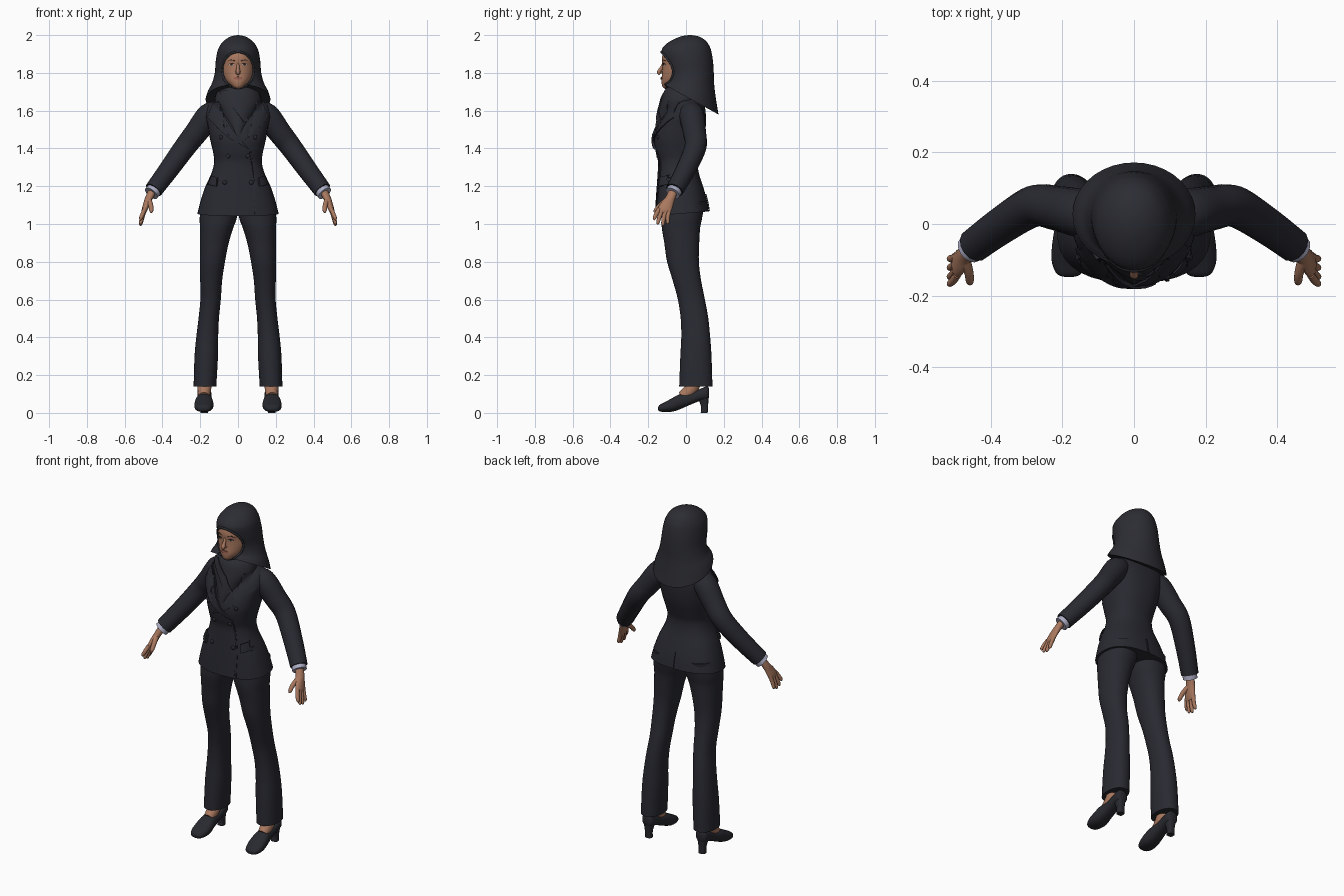
import bpy, bmesh
from math import sin, cos, pi, radians, copysign
from mathutils import Vector
from mathutils.bvhtree import BVHTree

if "Cube" in bpy.data.objects:
    bpy.data.objects.remove(bpy.data.objects["Cube"])


def material(name, *rgb):
    m = bpy.data.materials.new(name)
    m.use_nodes = True
    m.diffuse_color = (*rgb, 1)
    m.node_tree.nodes["Principled BSDF"].inputs["Base Color"].default_value = (*rgb, 1)
    return m


suit = material("suit charcoal", .022, .023, .031)
cloth = material("scarf charcoal", .025, .026, .033)
leather = material("shoe black", .021, .022, .028)
skin = material("skin", .40, .19, .115)
shirt = material("shirt lavender", .42, .42, .56)
lip = material("lip red", .30, .105, .08)
white = material("eye white", .45, .45, .47)
dark = material("brow brown", .04, .025, .02)


def finish(name, data, mat, mirror=False, thick=0):
    """Link the data as an object, apply its modifiers and shade it."""
    ob = bpy.data.objects.new(name, data)
    bpy.context.collection.objects.link(ob)
    data.materials.append(mat)
    if thick:
        mod = ob.modifiers.new("Thickness", 'SOLIDIFY')
        mod.thickness, mod.offset = thick, 0
    if mirror:
        ob.modifiers.new("Mirror", 'MIRROR').use_mirror_merge = False
    apply(ob)
    return ob


def apply(ob):
    bpy.ops.object.select_all(action='DESELECT')
    ob.select_set(True)
    bpy.context.view_layer.objects.active = ob
    bpy.ops.object.convert(target='MESH')
    bpy.ops.object.shade_smooth_by_angle(angle=radians(45))


def to_mesh(name, bm):
    bmesh.ops.recalc_face_normals(bm, faces=bm.faces)
    me = bpy.data.meshes.new(name)
    bm.to_mesh(me)
    bm.free()
    return me


def spline(rows, steps):
    """Smooth rows of numbers with a Catmull-Rom curve."""
    rows = [Vector(r) for r in rows]
    p = [rows[0]] + rows + [rows[-1]]
    out = []
    for a, b, c, d in zip(p, p[1:], p[2:], p[3:]):
        for i in range(steps):
            t = i / steps
            out.append(b + (c - a) * (t / 2) + (a * 2 - b * 5 + c * 4 - d) * (t * t / 2)
                       + (b * 3 - a - c * 3 + d) * (t ** 3 / 2))
    return out + [rows[-1]]


def loft(name, mat, rings, power=2, axis='Z', mirror=False, n=36, steps=4):
    """Rings are (position, centre x, half width, low side, high side, tilt)."""
    bm = bmesh.new()
    loops = []
    for t, cx, rx, lo, hi, tilt in spline([(*r, 0)[:6] for r in rings], steps):
        loop = []
        for i in range(n):
            c, s = cos(2 * pi * i / n), sin(2 * pi * i / n)
            u = copysign(abs(c) ** (2 / power), c) * rx + cx
            v = copysign(abs(s) ** (2 / power), s) * (hi - lo) / 2
            w, v = t + tilt * v, v + (lo + hi) / 2
            loop.append(bm.verts.new((u, v, w) if axis == 'Z' else (u, w, v)))
        loops.append(loop)
    for a, b in zip(loops, loops[1:]):
        for i in range(n):
            j = (i + 1) % n
            bm.faces.new((a[i], a[j], b[j], b[i]))
    bm.faces.new(loops[0])
    bm.faces.new(loops[-1])
    return finish(name, to_mesh(name, bm), mat, mirror)


def tube(name, mat, points, mirror=False, cyclic=False, steps=5):
    """Points are (x, y, z, radius)."""
    cu = bpy.data.curves.new(name, 'CURVE')
    cu.dimensions, cu.bevel_depth, cu.bevel_resolution = '3D', 1, 5
    cu.use_fill_caps = True
    sp = cu.splines.new('POLY')
    rows = points if cyclic else spline(points, steps)
    sp.points.add(len(rows) - 1)
    for p, (x, y, z, r) in zip(sp.points, rows):
        p.co, p.radius = (x, y, z, 1), r
    sp.use_cyclic_u = cyclic
    return finish(name, cu, mat, mirror)


def surface(*obs):
    bm = bmesh.new()
    for ob in obs:
        bm.from_mesh(ob.data)
    tree = BVHTree.FromBMesh(bm)
    bm.free()
    return tree


def project(tree, x, z, side=-1):
    hit = tree.ray_cast(Vector((x, side, z)), Vector((0, -side, 0)))[0]
    return hit or tree.find_nearest(Vector((x, side * .1, z)))[0]


def plate(name, mat, tree, outline, lift, mirror=False, side=-1):
    """Lay a thin sheet with the given x-z outline on a surface."""
    bm = bmesh.new()
    bm.faces.new([bm.verts.new((x, 0, z)) for x, z in outline])
    bmesh.ops.triangulate(bm, faces=bm.faces)
    for axis, start in ((Vector((1, 0, 0)), -.2), (Vector((0, 0, 1)), 1.02)):
        for i in range(50):
            bmesh.ops.bisect_plane(bm, geom=bm.verts[:] + bm.edges[:] + bm.faces[:],
                                   plane_co=axis * (start + i * .018), plane_no=axis)
    for v in bm.verts:
        v.co = project(tree, v.co.x, v.co.z, side)
        v.co.y += side * lift
    return finish(name, to_mesh(name, bm), mat, mirror, lift * 1.5)


def oval(x, z, rx, rz, n=20):
    return [(x + rx * cos(2 * pi * i / n), z + rz * sin(2 * pi * i / n)) for i in range(n)]


# Jacket body and sleeves
jacket = loft("jacket", suit, [
    (1.67, 0, .07, -.03, .07), (1.64, 0, .15, -.065, .095), (1.58, 0, .172, -.11, .105),
    (1.52, 0, .16, -.148, .105), (1.45, 0, .148, -.168, .095), (1.38, 0, .132, -.16, .075),
    (1.33, 0, .126, -.148, .062), (1.27, 0, .14, -.15, .068), (1.2, 0, .172, -.155, .09),
    (1.13, 0, .196, -.16, .11), (1.055, 0, .215, -.165, .122, .08)], power=2.4)
tube("sleeves", suit, [
    (.1, .02, 1.59, .055), (.15, .03, 1.575, .067), (.22, .045, 1.485, .062),
    (.28, .05, 1.408, .058), (.365, 0, 1.29, .053), (.447, -.06, 1.18, .048)], mirror=True)
tube("shirt_cuffs", shirt, [(.42, -.04, 1.21, .038), (.459, -.071, 1.162, .041)], mirror=True)

# Trousers
loft("trouser_legs", suit, [
    (1.12, .095, .1, -.13, .1), (1.03, .105, .098, -.13, .085), (.98, .113, .088, -.128, .075),
    (.9, .125, .076, -.115, .07), (.8, .135, .066, -.1, .068), (.7, .142, .058, -.07, .08),
    (.6, .145, .054, -.043, .1), (.5, .155, .054, -.028, .118), (.4, .163, .058, -.025, .128),
    (.3, .168, .062, -.03, .135), (.14, .175, .06, -.036, .14)], power=2.2, mirror=True)

# Shoes and feet
loft("shoes", leather, [
    (-.148, .182, .012, .018, .03), (-.14, .182, .033, .008, .042), (-.11, .182, .047, .005, .058),
    (-.07, .18, .05, .007, .08), (-.03, .18, .045, .02, .1), (.02, .178, .038, .042, .105),
    (.07, .178, .037, .062, .125), (.11, .178, .035, .07, .14), (.122, .178, .02, .08, .13)],
    power=2.4, axis='Y', mirror=True)
loft("shoe_heels", leather, [
    (0, .178, .02, .078, .115), (.04, .178, .02, .078, .117), (.1, .178, .032, .05, .122)],
    power=3, mirror=True)
tube("ankles", skin, [(.176, .05, .2, .036), (.178, .03, .13, .037), (.18, -.02, .085, .03)],
     mirror=True)

# Hands
loft("palms", skin, [
    (1.18, .45, .024, -.09, -.04), (1.14, .47, .022, -.11, -.055), (1.11, .482, .019, -.135, -.065),
    (1.075, .494, .016, -.152, -.075), (1.055, .498, .009, -.145, -.085)], mirror=True, n=20)
fingers = {"index": (-.142, -.167, 1.02), "middle": (-.124, -.148, .998),
           "ring": (-.105, -.122, .99), "little": (-.087, -.097, 1.0)}
for label, (y, tip, low) in fingers.items():
    tube(label + "_fingers", skin, [
        (.494, y, 1.08, .011), (.506, (y + tip) / 2 - .004, (1.08 + low) / 2, .011),
        (.515, tip, low + .01, .009), (.515, tip, low, .003)], mirror=True)
tube("thumbs", skin, [
    (.474, -.095, 1.13, .016), (.462, -.135, 1.1, .013), (.459, -.16, 1.072, .011),
    (.459, -.167, 1.06, .004)], mirror=True)

# Head scarf: hood, neck wrap and the rim round the face
hood = loft("scarf_hood", cloth, [
    (2, 0, .004, .012, .028), (1.992, 0, .04, -.03, .07), (1.97, 0, .075, -.08, .105),
    (1.94, 0, .098, -.118, .125), (1.91, 0, .11, -.13, .135), (1.86, 0, .118, -.118, .143),
    (1.8, 0, .123, -.1, .147), (1.745, 0, .138, -.1, .15, -.12),
    (1.7, 0, .16, -.11, .16, -.35), (1.66, 0, .172, -.12, .172, -.55)])
wrap = loft("scarf_neck", cloth, [
    (1.735, 0, .07, -.09, .04), (1.72, 0, .09, -.105, .05), (1.69, 0, .115, -.122, .07),
    (1.64, 0, .122, -.135, .075), (1.58, 0, .085, -.15, .03), (1.52, 0, .05, -.162, -.04),
    (1.46, 0, .02, -.168, -.1)])
tree = surface(hood, wrap)
rim = [project(tree, x, z) for x, z in oval(0, 1.815, .084, .096, 48)]
tube("scarf_rim", cloth, [(*p, .006) for p in rim], cyclic=True)
bpy.ops.mesh.primitive_cylinder_add(vertices=48, radius=1, depth=1, location=(0, -.17, 1.815),
                                    rotation=(pi / 2, 0, 0))
cutter = bpy.context.object
cutter.name, cutter.scale, cutter.hide_render = "face_cutter", (.083, .095, .26), True
cutter.data.materials.append(cloth)
mod = hood.modifiers.new("Face opening", 'BOOLEAN')
mod.operation, mod.object, mod.solver = 'DIFFERENCE', cutter, 'EXACT'
apply(hood)
bpy.data.objects.remove(cutter)

# Face
head = loft("head", skin, [
    (1.718, 0, .015, -.115, -.08), (1.73, 0, .036, -.126, -.03), (1.76, 0, .065, -.13, .02),
    (1.8, 0, .082, -.126, .05), (1.84, 0, .088, -.125, .07), (1.88, 0, .087, -.127, .07),
    (1.92, 0, .07, -.112, .06), (1.94, 0, .03, -.08, .04)])
tube("nose", skin, [(0, -.12, 1.85, .006), (0, -.131, 1.825, .009), (0, -.142, 1.804, .012),
                    (0, -.136, 1.795, .008)])
tube("nostrils", skin, [(.004, -.13, 1.806, .009), (.013, -.128, 1.802, .007)], mirror=True)
face = surface(head)
plate("eyes", white, face, oval(.035, 1.845, .014, .0055), .0015, True)
plate("irises", dark, face, oval(.035, 1.845, .0055, .0055), .003, True)
plate("eyelids", dark, face, [(.02, 1.847), (.035, 1.853), (.05, 1.846), (.035, 1.849)], .003, True)
plate("eyebrows", dark, face, [(.016, 1.864), (.04, 1.871), (.058, 1.862), (.04, 1.866)], .0015, True)
plate("lips", lip, face, oval(0, 1.772, .024, .0075), .003)

# Crossed lapels, scarf fold and front closing
front = surface(jacket, wrap)
plate("scarf_fold", cloth, front, [
    (-.1, 1.7), (-.06, 1.71), (.02, 1.63), (.06, 1.54), (.03, 1.54), (-.02, 1.61)], .004)
lapel = [(-.1, 1.65), (-.085, 1.59), (-.03, 1.5), (.06, 1.395), (-.05, 1.455), (-.11, 1.51),
         (-.16, 1.565), (-.115, 1.57), (-.125, 1.585), (-.15, 1.59), (-.13, 1.64)]
plate("left_lapel", suit, front, [(-x, z) for x, z in lapel], .004)
plate("right_lapel", suit, front, lapel, .008)
body = surface(jacket)
plate("front_edge", suit, body, [(.06, 1.39), (.068, 1.39), (.098, 1.2), (.098, 1.05),
                                 (.09, 1.05), (.09, 1.2)], .003)
plate("back_vent", suit, body, [(-.004, 1.16), (.004, 1.16), (.004, 1.07), (-.004, 1.07)], .003, side=1)
plate("pocket_flaps", suit, body, [(.108, 1.245), (.166, 1.265), (.178, 1.212), (.114, 1.198)], .008, True)

# Buttons
for row, (x, z) in {"top": (.09, 1.46), "middle": (.052, 1.36), "lower": (.07, 1.22)}.items():
    for label, s in (("left", 1), ("right", -1)):
        bm = bmesh.new()
        bmesh.ops.create_uvsphere(bm, u_segments=16, v_segments=8, radius=.012)
        bmesh.ops.scale(bm, vec=(1, .6, 1), verts=bm.verts)
        bmesh.ops.translate(bm, vec=project(body, s * x, z), verts=bm.verts)
        name = label + "_" + row + "_button"
        finish(name, to_mesh(name, bm), leather)
